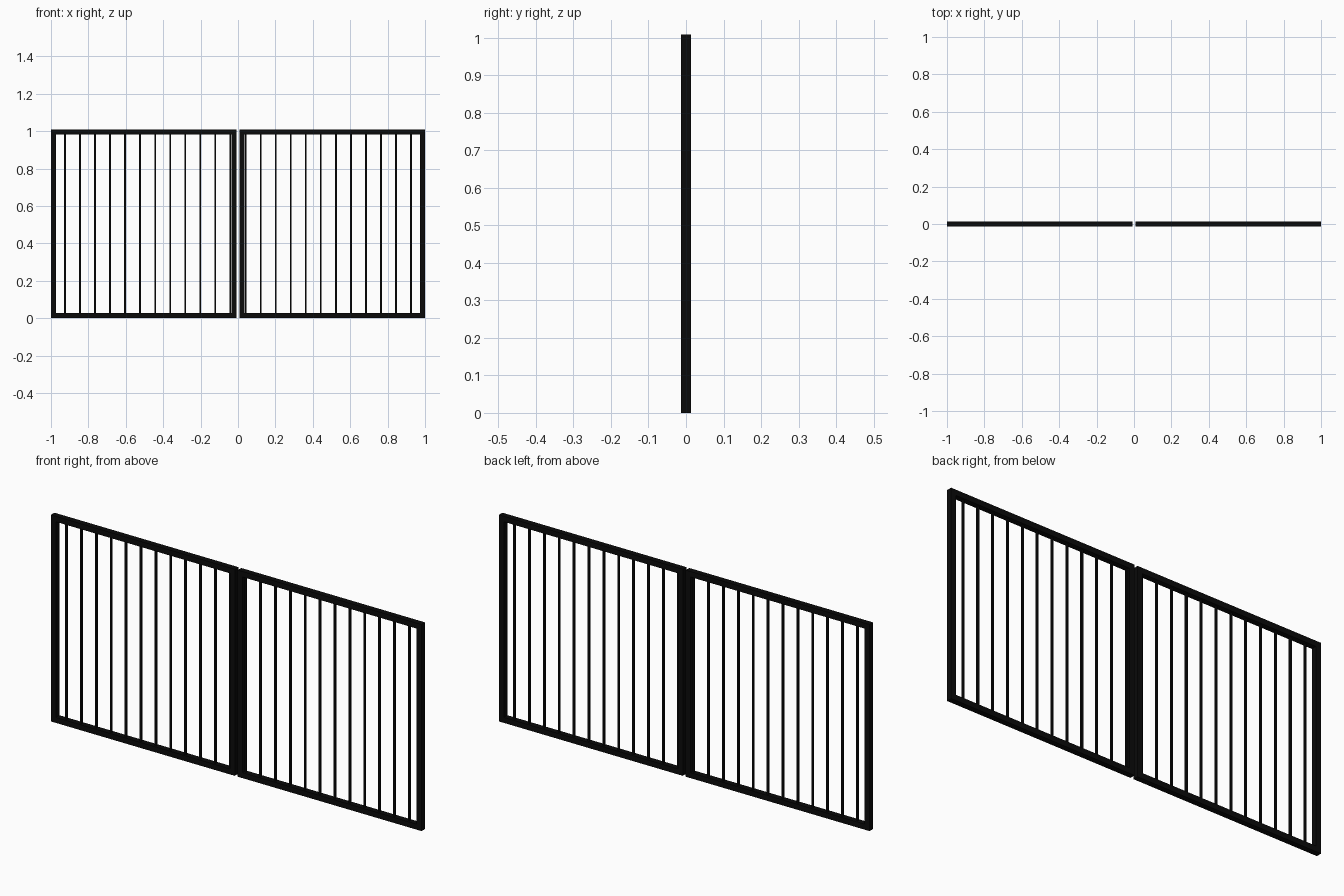
import bpy

cube = bpy.data.objects.get("Cube")
if cube:
    bpy.data.objects.remove(cube, do_unlink=True)

# Black painted iron
iron = bpy.data.materials.new("black_iron")
iron.use_nodes = True
color = (0.003, 0.003, 0.003, 1)
iron.diffuse_color = color
iron.node_tree.nodes["Principled BSDF"].inputs["Base Color"].default_value = color

HEIGHT = 1.008
BEAM = 0.027      # frame section
BAR = 0.009       # bar section
OUTER, INNER = 1.0, 0.008
FIRST_BAR, SPACING, BAR_COUNT = 0.925, 0.0803, 12


def box(name, x0, x1, z0, z1, depth):
    """Axis-aligned box centred on y = 0."""
    bpy.ops.mesh.primitive_cube_add(size=1, location=((x0 + x1) / 2, 0, (z0 + z1) / 2))
    obj = bpy.context.object
    obj.name = name
    obj.scale = (abs(x1 - x0), depth, z1 - z0)
    bpy.ops.object.transform_apply(location=False, rotation=False, scale=True)
    obj.data.materials.append(iron)
    return obj


for side, s in (("left", 1), ("right", -1)):
    # Posts and rails of one gate leaf
    box(f"{side}_outer_post", s * OUTER, s * (OUTER - BEAM), 0, HEIGHT, BEAM)
    box(f"{side}_inner_post", s * INNER, s * (INNER + BEAM), 0, HEIGHT, BEAM)
    x0, x1 = s * (INNER + BEAM), s * (OUTER - BEAM)
    box(f"{side}_bottom_rail", x0, x1, 0, BEAM, BEAM)
    box(f"{side}_top_rail", x0, x1, HEIGHT - BEAM, HEIGHT, BEAM)

    # Evenly spaced bars, the last one beside the inner post
    for i in range(BAR_COUNT):
        x = s * (FIRST_BAR - i * SPACING)
        box(f"{side}_bar_{i + 1}", x - BAR / 2, x + BAR / 2, BEAM, HEIGHT - BEAM, BAR)
